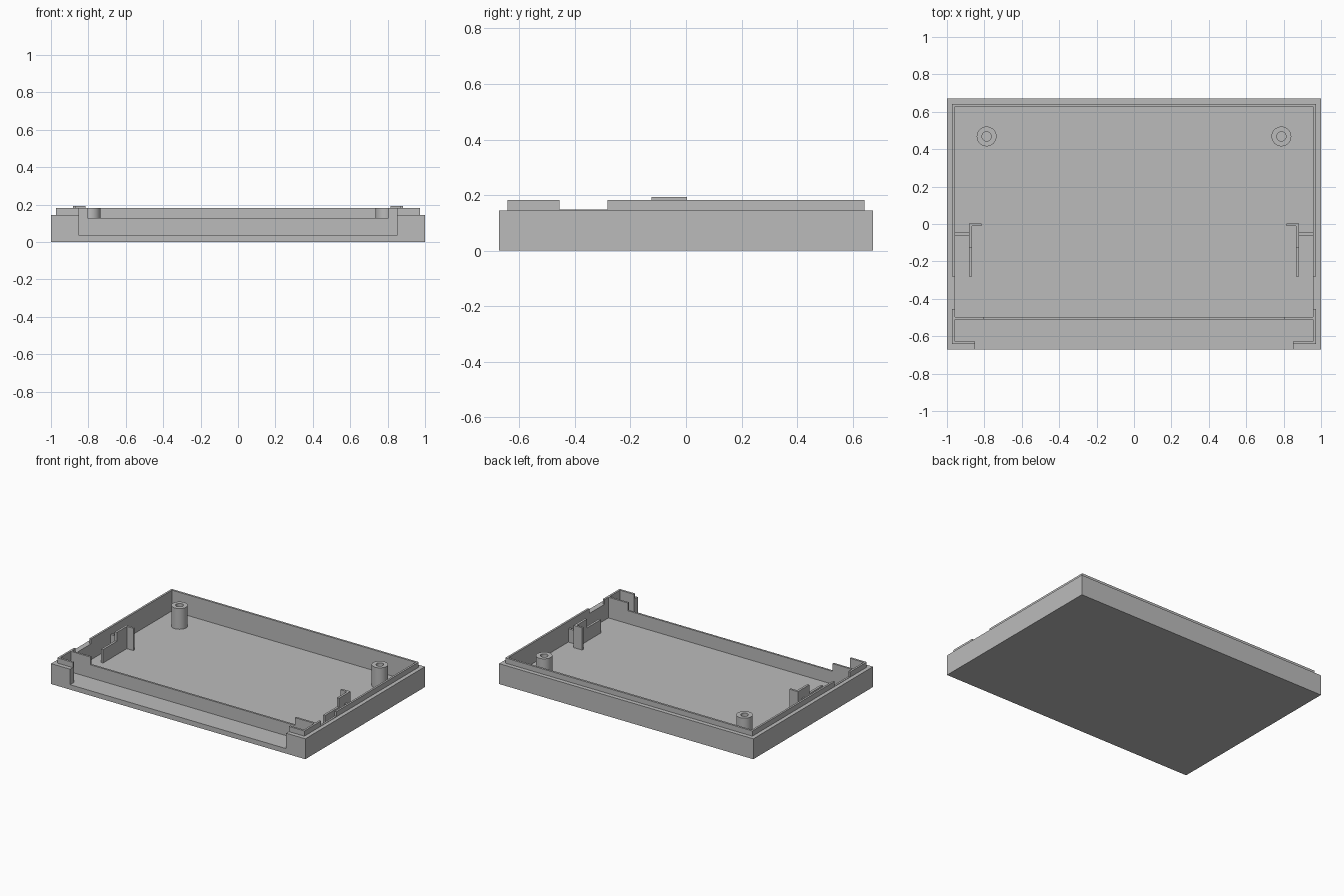
import bpy
import bmesh
from mathutils import Matrix, Vector

if "Cube" in bpy.data.objects:
    bpy.data.objects.remove(bpy.data.objects["Cube"], do_unlink=True)

plastic = bpy.data.materials.new("grey plastic")
plastic.use_nodes = True
GREY = (0.5, 0.5, 0.5, 1)
plastic.diffuse_color = GREY
plastic.node_tree.nodes["Principled BSDF"].inputs["Base Color"].default_value = GREY

FLOOR, RIM, LIP = 0.035, 0.145, 0.182
INNER_X, INNER_Y = 0.958, 0.627


def finish(bm, name):
    bmesh.ops.recalc_face_normals(bm, faces=bm.faces)
    mesh = bpy.data.meshes.new(name)
    bm.to_mesh(mesh)
    bm.free()
    obj = bpy.data.objects.new(name, mesh)
    mesh.materials.append(plastic)
    bpy.context.collection.objects.link(obj)
    return obj


def box(name, x, y, z):
    bm = bmesh.new()
    lo, hi = (Vector(corner) for corner in zip(x, y, z))
    place = Matrix.Translation((lo + hi) / 2) @ Matrix.Diagonal(hi - lo).to_4x4()
    bmesh.ops.create_cube(bm, size=1, matrix=place)
    return finish(bm, name)


def prism(name, outline, along):
    """Extrude a closed outline of 3D points."""
    bm = bmesh.new()
    face = bm.faces.new([bm.verts.new(p) for p in outline])
    new = bmesh.ops.extrude_face_region(bm, geom=[face], use_keep_orig=True)["geom"]
    bmesh.ops.translate(bm, vec=along, verts=[v for v in new if isinstance(v, bmesh.types.BMVert)])
    return finish(bm, name)


def combine(obj, other, operation):
    mod = obj.modifiers.new("combine", "BOOLEAN")
    mod.operation, mod.object, mod.solver = operation, other, "EXACT"
    bpy.context.view_layer.objects.active = obj
    bpy.ops.object.modifier_apply(modifier=mod.name)
    bpy.data.objects.remove(other, do_unlink=True)


# Tray: block with a stepped lip, hollowed, open at the front, notched at the sides
tray = box("tray", (-1, 1), (-0.672, 0.672), (0, RIM))
combine(tray, box("lip", (-0.972, 0.972), (-0.642, 0.642), (0.1, LIP)), "UNION")
combine(tray, box("cavity", (-INNER_X, INNER_X), (-INNER_Y, INNER_Y), (FLOOR, 1)), "DIFFERENCE")
combine(tray, box("front_opening", (-0.85, 0.85), (-1, -0.6), (FLOOR, 1)), "DIFFERENCE")
combine(tray, box("side_notches", (-2, 2), (-0.455, -0.282), (0.148, 1)), "DIFFERENCE")

# Cross wall behind the opening, lower in the middle
half = [(INNER_X, FLOOR), (INNER_X, LIP), (0.805, LIP), (0.805, 0.127)]
section = half + [(-x, z) for x, z in reversed(half)]
prism("cross_wall", [(x, -0.51, z) for x, z in section], (0, 0.014, 0))

for side, s in (("left", 1), ("right", -1)):
    # Stepped guide wall, its end tab and the rib tying it to the tray
    steps = [(-0.28, FLOOR), (-0.28, 0.13), (-0.125, 0.13), (-0.125, 0.193), (0.003, 0.193), (0.003, FLOOR)]
    prism(side + "_guide_wall", [(s * 0.866, y, z) for y, z in steps], (s * 0.016, 0, 0))
    box(side + "_guide_tab", sorted((s * 0.815, s * 0.866)), (-0.012, 0.003), (FLOOR, 0.193))
    box(side + "_guide_rib", sorted((s * 0.882, s * INNER_X)), (-0.062, -0.046), (FLOOR, 0.13))

    # Hollow screw post
    bm = bmesh.new()
    profile = [(0.025, FLOOR), (0.025, LIP), (0.053, LIP), (0.053, FLOOR)]
    verts = [bm.verts.new((r, 0, z)) for r, z in profile]
    edges = [bm.edges.new(pair) for pair in zip(verts, verts[1:])]
    bmesh.ops.spin(bm, geom=verts + edges, axis=(0, 0, 1), cent=(0, 0, 0), angle=6.2831853, steps=32)
    bmesh.ops.remove_doubles(bm, verts=bm.verts, dist=0.0005)
    bmesh.ops.translate(bm, verts=bm.verts, vec=(s * 0.788, 0.468, 0))
    post = finish(bm, side + "_screw_post")
    bpy.ops.object.select_all(action="DESELECT")
    post.select_set(True)
    bpy.context.view_layer.objects.active = post
    bpy.ops.object.shade_smooth_by_angle()
